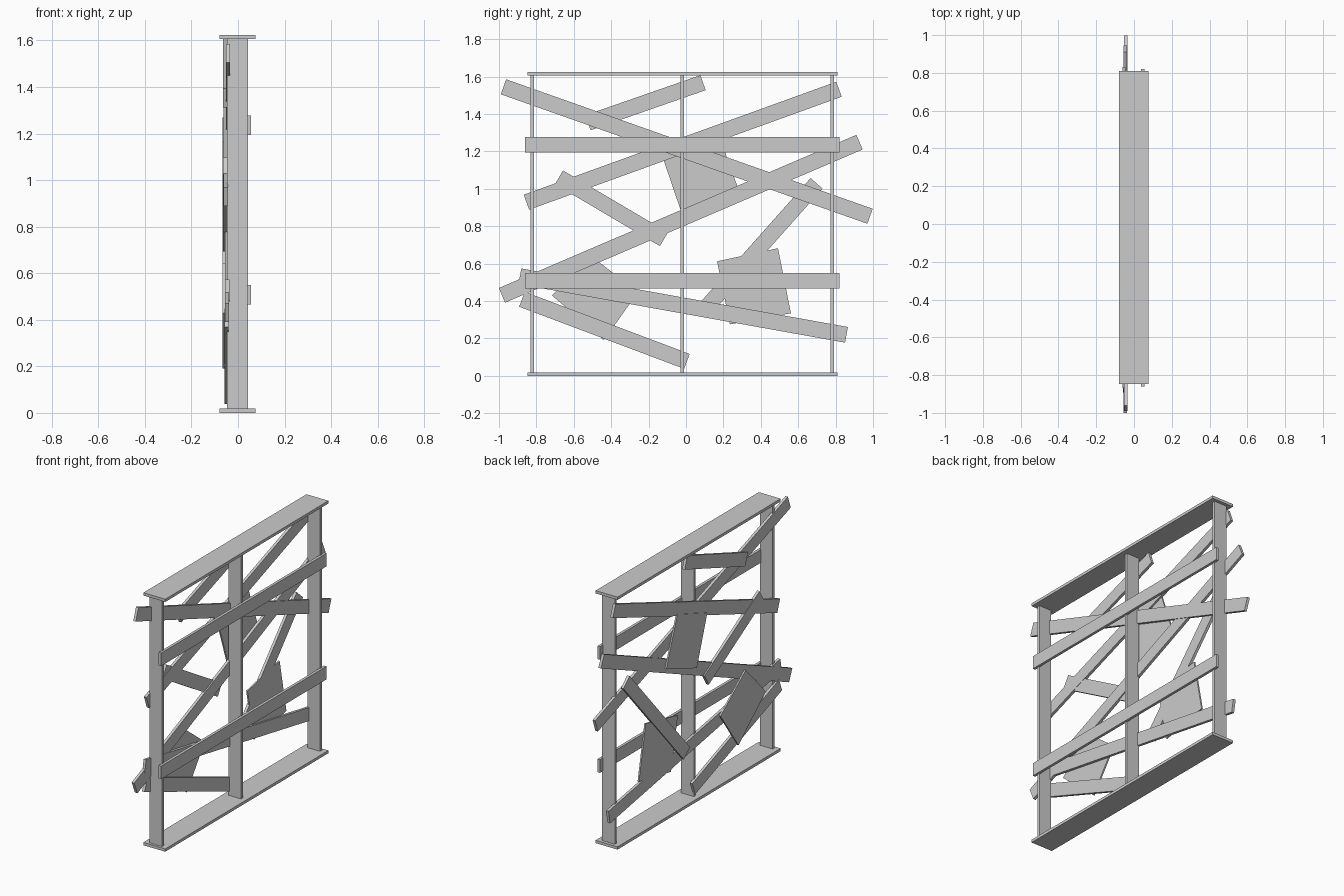
import bpy, bmesh, math
from mathutils import Vector

if "Cube" in bpy.data.objects:
    bpy.data.objects.remove(bpy.data.objects["Cube"])


def prism(name, pts, x, t):
    """Extrude a (y, z) outline along x, centred on x with thickness t."""
    bm = bmesh.new()
    face = bm.faces.new([bm.verts.new((x - t / 2, y, z)) for y, z in pts])
    res = bmesh.ops.extrude_face_region(bm, geom=[face])
    verts = [v for v in res["geom"] if isinstance(v, bmesh.types.BMVert)]
    bmesh.ops.translate(bm, verts=verts, vec=(t, 0, 0))
    bmesh.ops.recalc_face_normals(bm, faces=bm.faces)
    me = bpy.data.meshes.new(name)
    bm.to_mesh(me)
    bm.free()
    ob = bpy.data.objects.new(name, me)
    bpy.context.collection.objects.link(ob)
    return ob


def box(name, x0, x1, y0, y1, z0, z1):
    return prism(name, [(y0, z0), (y1, z0), (y1, z1), (y0, z1)],
                 (x0 + x1) / 2, x1 - x0)


def plank(name, a, b, x, width=0.085, t=0.018):
    """Straight board between two (y, z) end centres."""
    a, b = Vector(a), Vector(b)
    d = (b - a).normalized()
    n = Vector((-d.y, d.x)) * width / 2
    return prism(name, [a - n, b - n, b + n, a + n], x, t)


# Bottom and top plates
box("bottom_plate", -0.08, 0.076, -0.848, 0.81, 0, 0.018)
box("top_plate", -0.08, 0.076, -0.848, 0.81, 1.606, 1.624)

# Upright studs
for i, y in enumerate((-0.823, -0.021, 0.781)):
    box(f"stud_{i + 1}", -0.047, 0.043, y - 0.009, y + 0.009, 0.018, 1.606)

# Horizontal rails on the outer side
for name, z in (("lower_rail", 0.508), ("upper_rail", 1.235)):
    box(name, 0.038, 0.056, -0.86, 0.82, z - 0.042, z + 0.042)

# Crooked planks nailed to the inner side
planks = [
    ((-0.976, 1.545), (0.984, 0.853), -0.043),
    ((-0.853, 0.928), (0.818, 1.532), -0.053),
    ((-0.524, 1.353), (0.091, 1.567), -0.055),
    ((-0.984, 0.430), (0.928, 1.249), -0.047),
    ((-0.679, 1.061), (-0.118, 0.730), -0.055),
    ((0.086, 0.340), (0.698, 1.029), -0.057),
    ((-0.888, 0.532), (0.858, 0.219), -0.046),
    ((-0.877, 0.409), (0.005, 0.077), -0.050),
]
for i, (a, b, x) in enumerate(planks):
    plank(f"plank_{i + 1}", a, b, x)

# Patch sheets
sheets = [
    ([(-0.513, 0.645), (-0.717, 0.430), (-0.439, 0.190), (-0.257, 0.447)], -0.061),
    ([(0.166, 0.612), (0.492, 0.682), (0.561, 0.334), (0.235, 0.275)], -0.053),
    ([(0.182, 1.270), (-0.123, 1.163), (-0.016, 0.848), (0.294, 0.960)], -0.061),
]
for i, (pts, x) in enumerate(sheets):
    prism(f"patch_sheet_{i + 1}", pts, x, 0.01)
